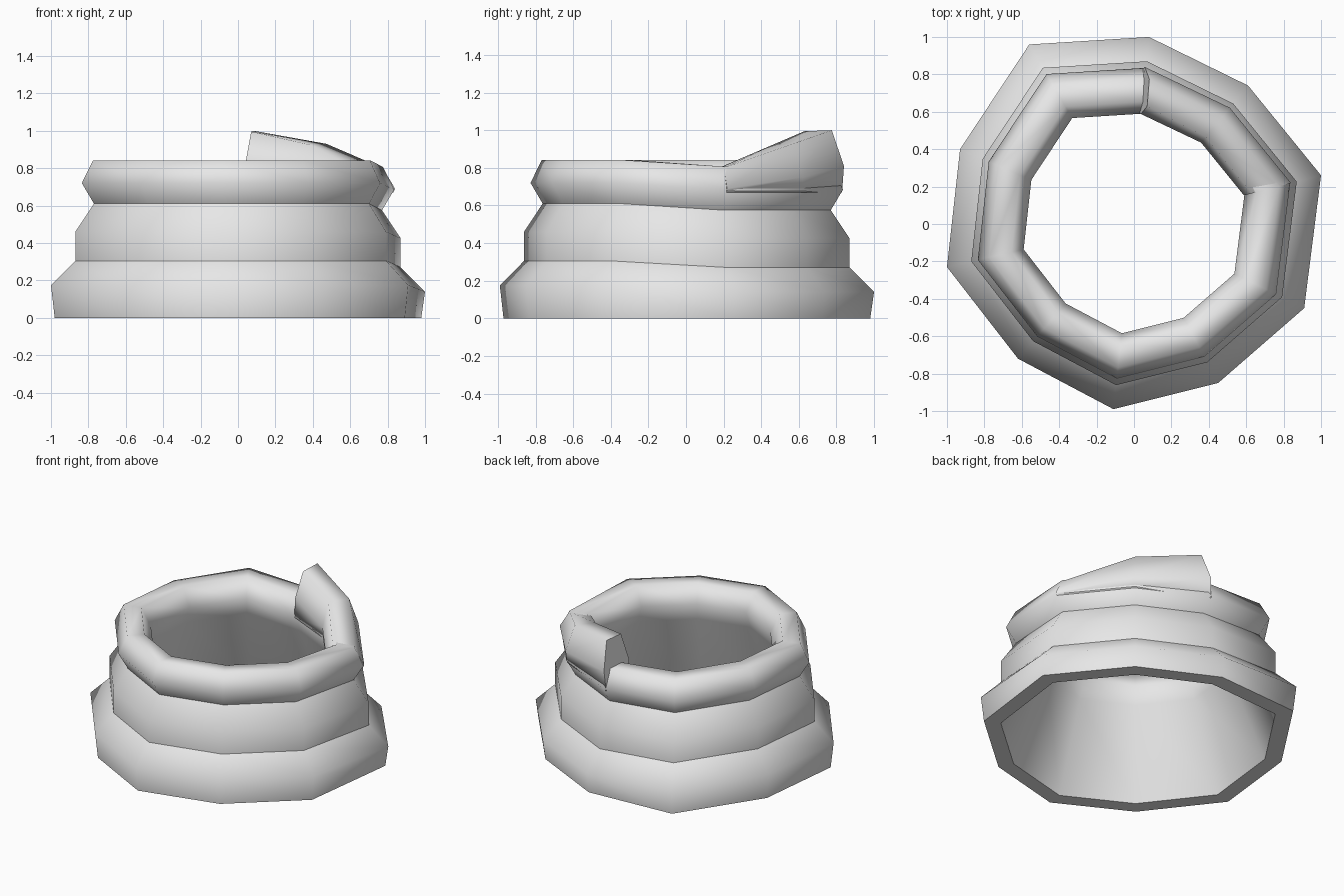
import bpy, bmesh

cube = bpy.data.objects.get("Cube")
if cube:
    bpy.data.objects.remove(cube, do_unlink=True)

# One plain grey material
grey = bpy.data.materials.new("plain grey")
grey.use_nodes = True
grey.diffuse_color = (0.8, 0.8, 0.8, 1)
grey.node_tree.nodes["Principled BSDF"].inputs["Base Color"].default_value = (0.8, 0.8, 0.8, 1)

# Uneven ten-sided plan, clockwise from the coil tip
PLAN = [(0.08, 1.0), (0.61, 0.74), (1.0, 0.26), (0.91, -0.45), (0.45, -0.85),
        (-0.11, -0.99), (-0.62, -0.72), (-1.0, -0.23), (-0.93, 0.40), (-0.56, 0.96)]

# Wall section: (fraction of plan, height), from the outer foot over the lip to the inner foot
WALL = [(0.98, 0), (1.0, 0.175), (0.87, 0.305), (0.87, 0.46), (0.77, 0.61),
        (0.835, 0.72), (0.775, 0.842), (0.655, 0.842), (0.59, 0.72), (0.63, 0.60), (0.87, 0)]


def loft(name, sections, sharp, closed):
    """Skin a list of closed sections; sharp lists section points with a hard edge."""
    bm = bmesh.new()
    rows = [[bm.verts.new(p) for p in s] for s in sections]
    n, m = len(rows), len(rows[0])
    for i in range(n if closed else n - 1):
        a, b = rows[i], rows[(i + 1) % n]
        for j in range(m):
            k = (j + 1) % m
            bm.faces.new((a[j], a[k], b[k], b[j]))
        for j in sharp:
            bm.edges.get((a[j], b[j])).smooth = False
    for f in bm.faces:
        f.smooth = True
    if not closed:
        for row in (rows[0], rows[-1]):
            for e in bm.faces.new(row).edges:
                e.smooth = False
    bmesh.ops.recalc_face_normals(bm, faces=bm.faces)
    me = bpy.data.meshes.new(name)
    bm.to_mesh(me)
    bm.free()
    me.materials.append(grey)
    obj = bpy.data.objects.new(name, me)
    bpy.context.collection.objects.link(obj)
    return obj


# Three stacked coils as one hollow wall, sagging a little beside the tip
wall = []
for i, (x, y) in enumerate(PLAN):
    drop = 0.035 if i < 3 else 0
    wall.append([(x * r, y * r, z - drop if z else 0) for r, z in WALL])
loft("coiled_wall", wall, (0, 2, 4, 10), True)

# Free end of the coil, climbing over the lip: (plan index, middle height, top height, lean)
tip = []
for i, mid, top, lean in ((2, 0.69, 0.80, 0), (1, 0.75, 0.93, 0), (0, 0.81, 1.0, 0.02)):
    x, y = PLAN[i]
    section = [(0.83, 0.67, -lean), (0.84, mid, -lean / 2), (0.775, top, lean),
               (0.63, top - 0.005, lean), (0.588, mid, -lean / 2), (0.595, 0.67, -lean)]
    tip.append([(x * r + dx, y * r, z) for r, z, dx in section])
loft("coil_tip", tip, (), False)
